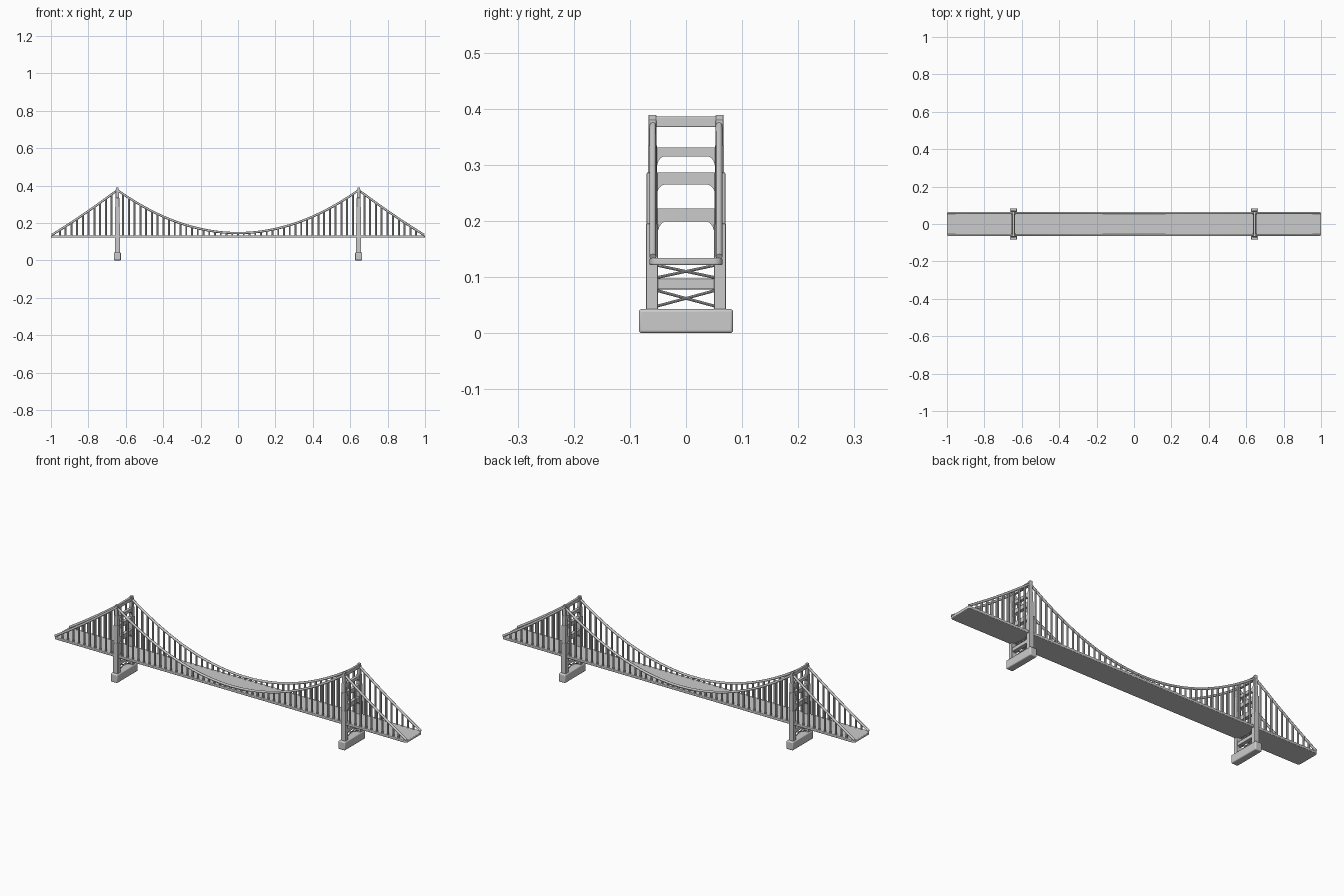
import bpy, bmesh, math
from mathutils import Vector

if "Cube" in bpy.data.objects:
    bpy.data.objects.remove(bpy.data.objects["Cube"])

TX = 0.645      # tower position
CY = 0.059      # cable plane
TOP = 0.376     # cable height at tower


def finish(name, bm, bevel=0.0, smooth=True):
    bmesh.ops.recalc_face_normals(bm, faces=bm.faces)
    me = bpy.data.meshes.new(name)
    bm.to_mesh(me)
    bm.free()
    ob = bpy.data.objects.new(name, me)
    bpy.context.collection.objects.link(ob)
    bpy.context.view_layer.objects.active = ob
    for o in bpy.context.selected_objects:
        o.select_set(False)
    ob.select_set(True)
    if bevel:
        m = ob.modifiers.new("bevel", 'BEVEL')
        m.width = bevel
        m.segments = 3
    if smooth:
        bpy.ops.object.shade_smooth_by_angle(angle=math.radians(35))
    return ob


def add_box(bm, x0, x1, y0, y1, z0, z1):
    vs = bmesh.ops.create_cube(bm, size=1)['verts']
    for v in vs:
        v.co = Vector((x0 + (v.co.x + .5) * (x1 - x0),
                       y0 + (v.co.y + .5) * (y1 - y0),
                       z0 + (v.co.z + .5) * (z1 - z0)))


def add_rod(bm, a, b, r, n=8):
    a, b = Vector(a), Vector(b)
    d = b - a
    vs = bmesh.ops.create_cone(bm, cap_ends=True, segments=n, radius1=r,
                               radius2=r, depth=d.length)['verts']
    rot = d.to_track_quat('Z', 'Y')
    for v in vs:
        v.co = rot @ v.co + (a + b) / 2


def add_plate(bm, pts, x, t):
    f = bm.faces.new([bm.verts.new((x - t / 2, y, z)) for y, z in pts])
    ext = bmesh.ops.extrude_face_region(bm, geom=[f])['geom']
    for v in ext:
        if isinstance(v, bmesh.types.BMVert):
            v.co.x += t


def cable_z(x):
    x = abs(x)
    if x <= TX:
        return 0.146 + (TOP - 0.146) * (x / TX) ** 2
    t = (x - TX) / (0.995 - TX)
    return TOP + (0.136 - TOP) * t - 0.024 * t * (1 - t)


# road deck with rounded ends
bm = bmesh.new()
add_box(bm, -1, 1, -0.065, 0.065, 0.121, 0.134)
ends = [e for e in bm.edges if abs(e.verts[0].co.z - e.verts[1].co.z) > 0.005]
bmesh.ops.bevel(bm, geom=ends, offset=0.015, segments=4, profile=0.5, affect='EDGES')
finish("road_deck", bm, 0.003)

for side, sx in (("left", -TX), ("right", TX)):
    # pier foot
    bm = bmesh.new()
    add_box(bm, sx - .019, sx + .019, -.084, .084, 0, .043)
    finish(side + "_pier_base", bm, 0.005)

    # stepped legs with saddle caps
    bm = bmesh.new()
    for s in (-1, 1):
        for z0, z1, yi, yo, hx in ((.04, .195, .050, .071, .0135),
                                   (.19, .286, .051, .070, .012),
                                   (.28, .335, .052, .068, .0105),
                                   (.33, .380, .053, .0665, .009),
                                   (.372, .389, .053, .067, .007)):
            y0, y1 = sorted((s * yi, s * yo))
            add_box(bm, sx - hx, sx + hx, y0, y1, z0, z1)
    finish(side + "_tower_legs", bm, 0.0015)

    # straight cross beams
    bm = bmesh.new()
    for z0, z1, hx in ((.367, .386, .006), (.078, .097, .010)):
        add_box(bm, sx - hx, sx + hx, -.055, .055, z0, z1)
    finish(side + "_cross_beams", bm, 0.002)

    # arched portal beams
    bm = bmesh.new()
    for top, under, ry, rz, t in ((.331, .315, .014, .022, .014),
                                  (.286, .265, .016, .020, .016),
                                  (.222, .199, .016, .032, .018)):
        yi = .052
        arc = [(yi - ry + ry * math.cos(a), under - rz + rz * math.sin(a))
               for a in (math.pi / 2 * i / 8 for i in range(9))]
        right = [(.055, top), (.055, under - rz)] + arc
        left = [(-y, z) for y, z in reversed(right)]
        add_plate(bm, right + left, sx, t)
    finish(side + "_portal_beams", bm)

    # diagonal bracing under the deck
    bm = bmesh.new()
    for z0, z1 in ((.048, .076), (.099, .121)):
        for s in (-1, 1):
            add_rod(bm, (sx, -.052 * s, z0), (sx, .052 * s, z1), .0025)
    finish(side + "_cross_bracing", bm)

for side, cy in (("front", -CY), ("back", CY)):
    # main cable
    cu = bpy.data.curves.new(side + "_cable", 'CURVE')
    cu.dimensions = '3D'
    cu.bevel_depth = 0.006
    cu.bevel_resolution = 2
    cu.use_fill_caps = True
    xs = [-0.995 + (0.995 - TX) * i / 12 for i in range(12)]
    xs = xs + [-TX + 2 * TX * i / 48 for i in range(49)] + [-x for x in reversed(xs)]
    sp = cu.splines.new('POLY')
    sp.points.add(len(xs) - 1)
    for p, x in zip(sp.points, xs):
        p.co = (x, cy, cable_z(x), 1)
    ob = bpy.data.objects.new(side + "_cable", cu)
    bpy.context.collection.objects.link(ob)
    for o in bpy.context.selected_objects:
        o.select_set(False)
    bpy.context.view_layer.objects.active = ob
    ob.select_set(True)
    bpy.ops.object.convert(target='MESH')
    bpy.ops.object.shade_smooth_by_angle(angle=math.radians(50))

    # vertical hangers
    bm = bmesh.new()
    step = TX / 21
    for i in range(-31, 32):
        x = i * step
        if abs(i) != 21:
            add_rod(bm, (x, cy, .128), (x, cy, cable_z(x)), .005)
    finish(side + "_hangers", bm)
